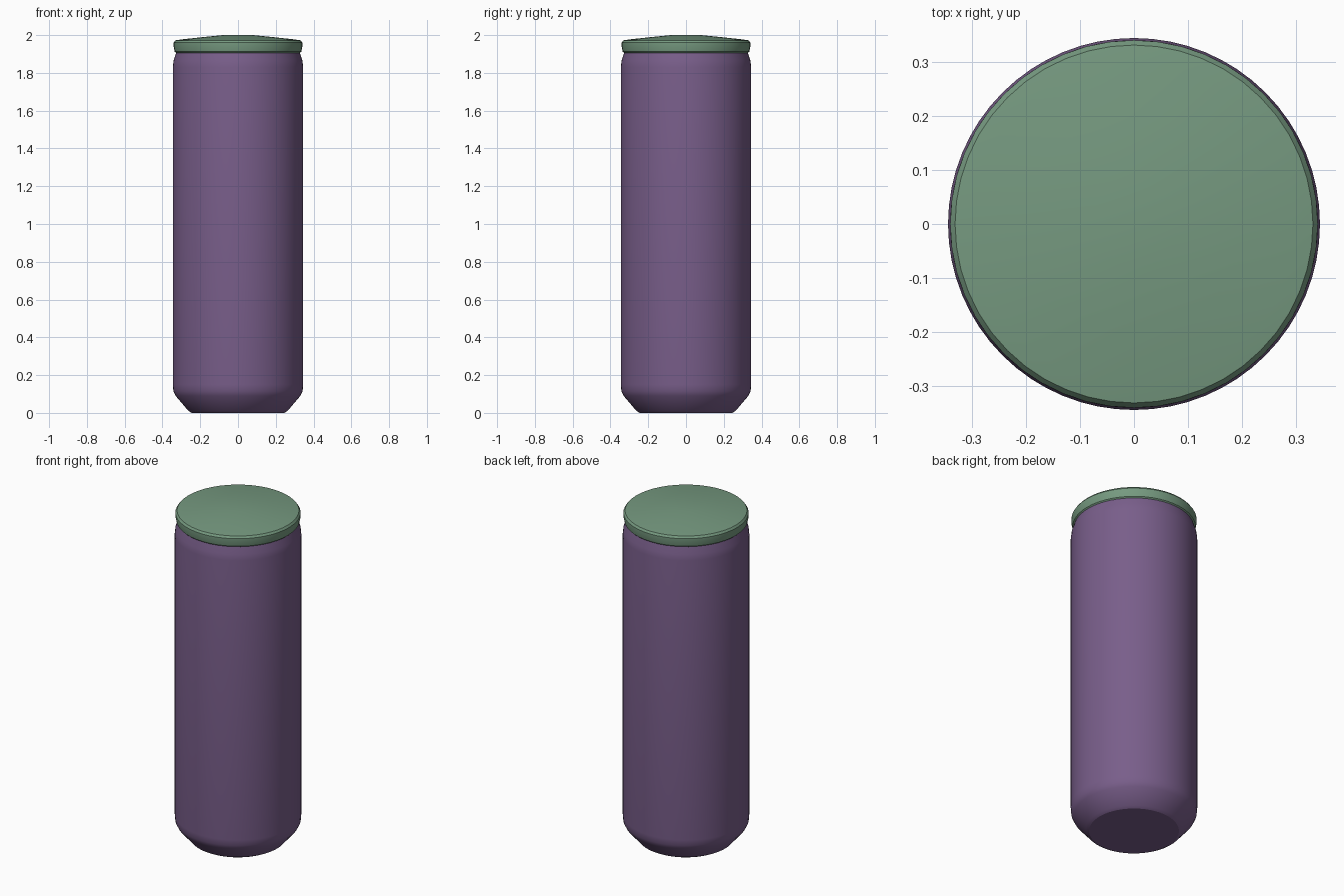
import bpy
import bmesh
import math

if "Cube" in bpy.data.objects:
    bpy.data.objects.remove(bpy.data.objects["Cube"], do_unlink=True)


def make_material(name, color):
    mat = bpy.data.materials.new(name)
    mat.use_nodes = True
    mat.diffuse_color = color
    mat.node_tree.nodes["Principled BSDF"].inputs["Base Color"].default_value = color
    return mat


def lathe(name, profile, sides, mat, angle):
    """Revolve (radius, height) points round z and cap both ends."""
    bm = bmesh.new()
    rings = []
    for radius, height in profile:
        ring = []
        for i in range(sides):
            a = math.tau * i / sides
            ring.append(bm.verts.new((radius * math.cos(a), radius * math.sin(a), height)))
        rings.append(ring)
    for low, high in zip(rings, rings[1:]):
        for i in range(sides):
            j = (i + 1) % sides
            bm.faces.new((low[i], low[j], high[j], high[i]))
    bm.faces.new(rings[0][::-1])
    bm.faces.new(rings[-1])
    mesh = bpy.data.meshes.new(name)
    bm.to_mesh(mesh)
    bm.free()
    mesh.materials.append(mat)
    obj = bpy.data.objects.new(name, mesh)
    bpy.context.collection.objects.link(obj)
    bpy.ops.object.select_all(action="DESELECT")
    obj.select_set(True)
    bpy.context.view_layer.objects.active = obj
    bpy.ops.object.shade_smooth_by_angle(angle=math.radians(angle))
    return obj


purple = make_material("muted_purple", (0.19, 0.112, 0.255, 1))
green = make_material("sage_green", (0.18, 0.32, 0.215, 1))

# Can body: tapered foot, straight wall, rounded shoulder
lathe("can_body", [
    (0.245, 0.0), (0.262, 0.01), (0.33, 0.09), (0.342, 0.115), (0.345, 0.15),
    (0.345, 1.83), (0.341, 1.865), (0.328, 1.905), (0.325, 1.92),
], 64, purple, 25)

# Lid: rolled rim with a shallow domed top
lathe("can_lid", [
    (0.326, 1.904), (0.335, 1.912), (0.341, 1.94), (0.341, 1.96),
    (0.332, 1.972), (0.30, 1.977), (0.20, 1.988), (0.08, 2.0),
], 48, green, 35)
